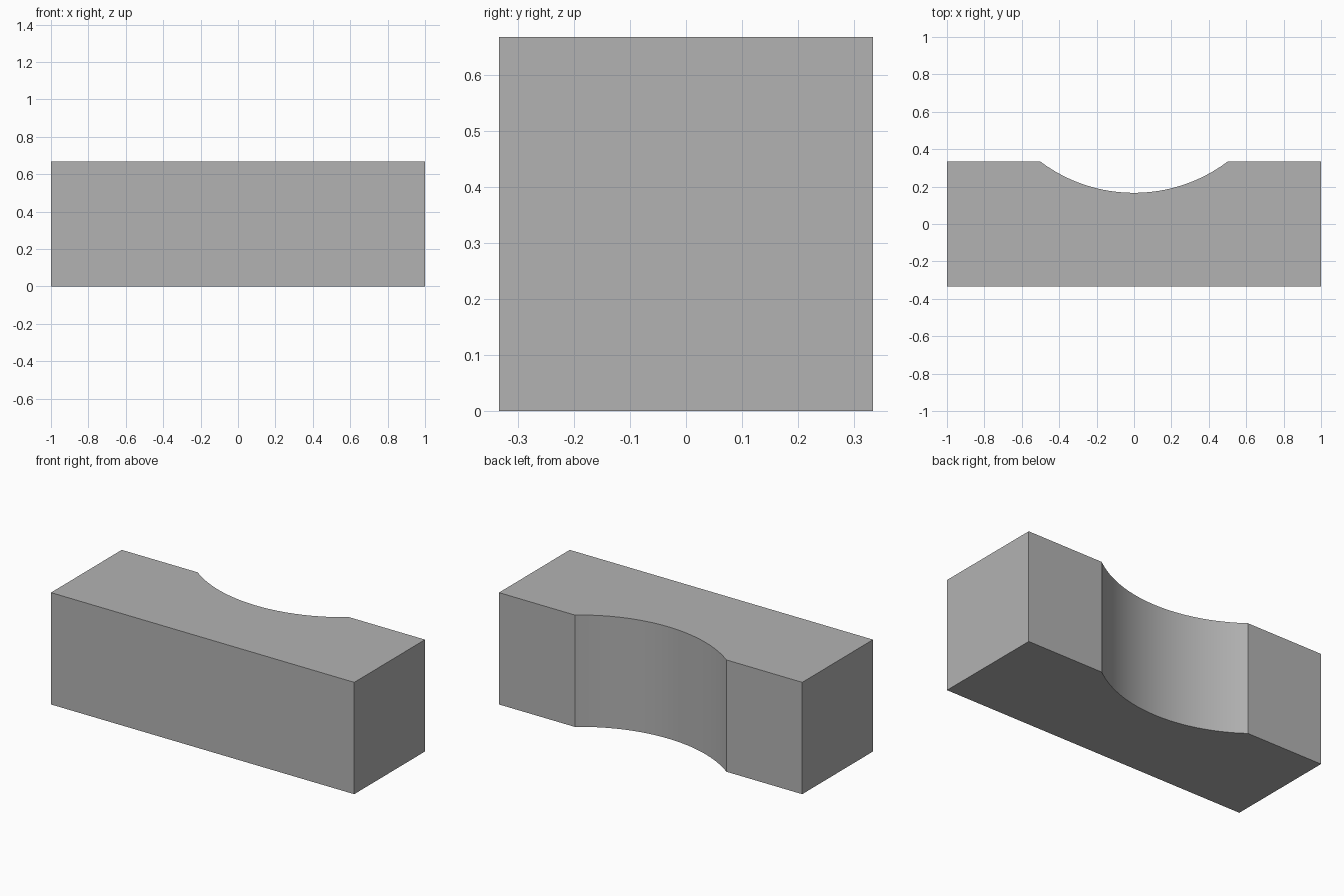
import bpy, bmesh, math

cube = bpy.data.objects.get("Cube")
if cube:
    bpy.data.objects.remove(cube, do_unlink=True)

HALF_X, HALF_Y, HEIGHT = 1.0, 1 / 3, 2 / 3
HALF_CHORD, DEPTH = 0.5, 1 / 6
SEGMENTS = 32

# Plain grey material
grey = bpy.data.materials.new("plain grey")
grey.use_nodes = True
colour = (0.45, 0.45, 0.45, 1)
grey.diffuse_color = colour
grey.node_tree.nodes["Principled BSDF"].inputs["Base Color"].default_value = colour

# Plan outline: a rectangle with a shallow arc scooped out of the back edge
radius = (HALF_CHORD ** 2 + DEPTH ** 2) / (2 * DEPTH)
centre_y = HALF_Y - DEPTH + radius
sweep = math.asin(HALF_CHORD / radius)
outline = [(-HALF_X, -HALF_Y), (HALF_X, -HALF_Y), (HALF_X, HALF_Y)]
for i in range(SEGMENTS + 1):
    a = sweep * (1 - 2 * i / SEGMENTS)
    outline.append((radius * math.sin(a), centre_y - radius * math.cos(a)))
outline.append((-HALF_X, HALF_Y))

# Extrude the outline into the block
bm = bmesh.new()
base = bm.faces.new([bm.verts.new((x, y, 0)) for x, y in outline])
top = bmesh.ops.extrude_face_region(bm, geom=[base], use_keep_orig=True)
bmesh.ops.translate(bm, vec=(0, 0, HEIGHT),
                    verts=[g for g in top["geom"] if isinstance(g, bmesh.types.BMVert)])
bmesh.ops.recalc_face_normals(bm, faces=bm.faces)
mesh = bpy.data.meshes.new("scooped_block")
bm.to_mesh(mesh)
bm.free()
mesh.materials.append(grey)
block = bpy.data.objects.new("scooped_block", mesh)
bpy.context.collection.objects.link(block)

# Smooth the scoop, keep the corners sharp
bpy.ops.object.select_all(action="DESELECT")
block.select_set(True)
bpy.context.view_layer.objects.active = block
bpy.ops.object.shade_smooth_by_angle(angle=math.radians(30))
